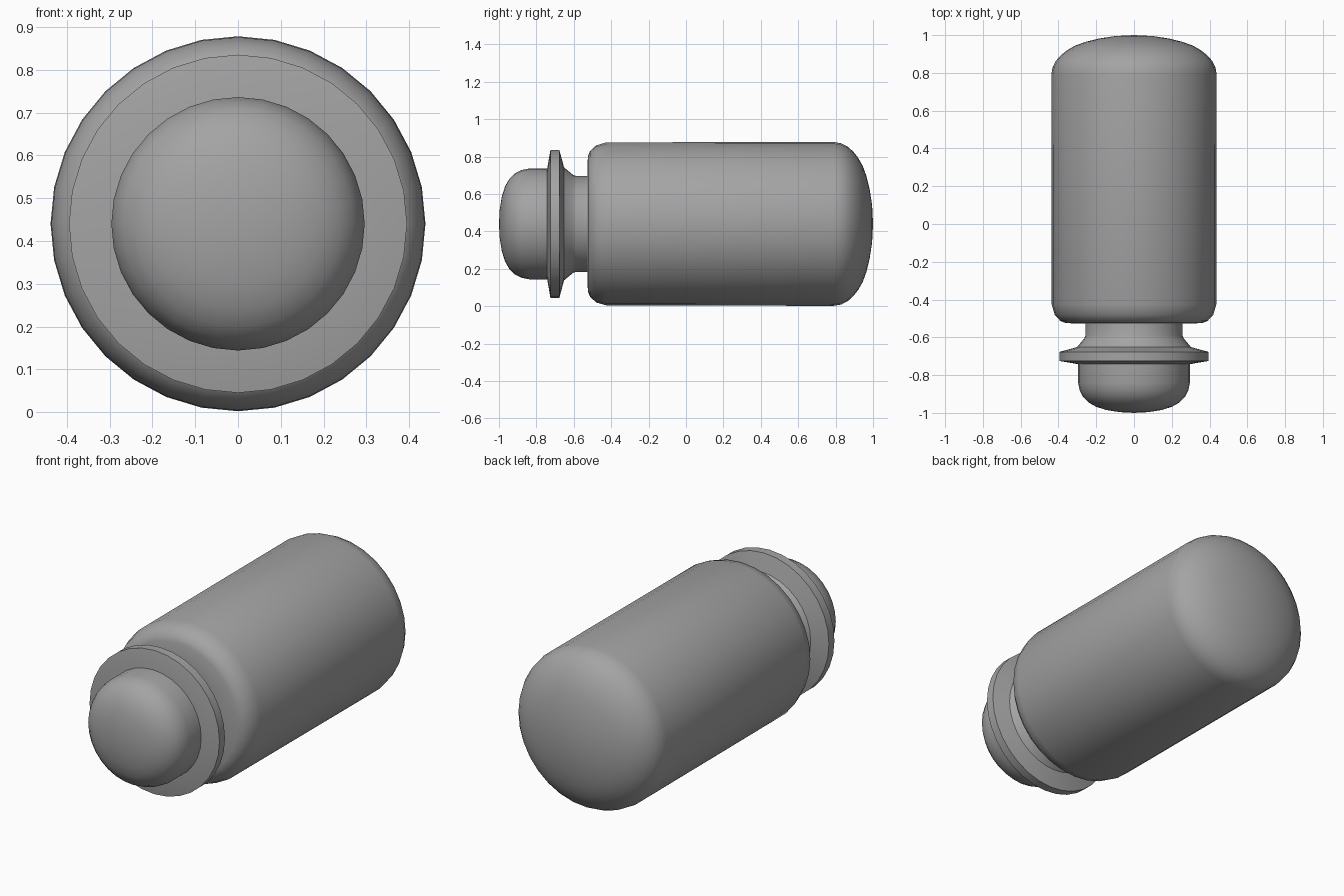
import bpy, bmesh, math

cube = bpy.data.objects.get("Cube")
if cube:
    bpy.data.objects.remove(cube, do_unlink=True)

SIDES = 32
AXIS_Z = 0.44

grey = bpy.data.materials.new("mid grey")
grey.use_nodes = True
grey.diffuse_color = (0.37, 0.37, 0.37, 1)
grey.node_tree.nodes["Principled BSDF"].inputs["Base Color"].default_value = grey.diffuse_color


def lathe(name, profile):
    """Spin (y, radius) points round the long axis; radius 0 makes a pole."""
    bm = bmesh.new()
    verts = [bm.verts.new((0, y, r)) for y, r in profile]
    edges = [bm.edges.new(pair) for pair in zip(verts, verts[1:])]
    bmesh.ops.spin(bm, geom=verts + edges, cent=(0, 0, 0), axis=(0, 1, 0),
                   angle=math.tau, steps=SIDES)
    bmesh.ops.remove_doubles(bm, verts=bm.verts, dist=0.0005)
    bmesh.ops.recalc_face_normals(bm, faces=bm.faces)
    mesh = bpy.data.meshes.new(name)
    bm.to_mesh(mesh)
    bm.free()
    mesh.materials.append(grey)
    obj = bpy.data.objects.new(name, mesh)
    obj.location.z = AXIS_Z
    bpy.context.collection.objects.link(obj)
    bpy.ops.object.select_all(action="DESELECT")
    obj.select_set(True)
    bpy.context.view_layer.objects.active = obj
    bpy.ops.object.shade_smooth_by_angle(angle=math.radians(30))
    return obj


# Long barrel: rounded front shoulder and domed back
lathe("barrel", [
    (-0.527, 0), (-0.527, 0.25), (-0.525, 0.36), (-0.513, 0.39), (-0.48, 0.42),
    (-0.425, 0.436), (0.79, 0.438), (0.83, 0.431), (0.865, 0.413), (0.895, 0.386),
    (0.92, 0.354), (0.945, 0.31), (0.965, 0.255), (0.982, 0.185), (0.995, 0.1), (1, 0)])

# Neck flaring into a thin collar
lathe("neck_and_collar", [
    (-0.5, 0), (-0.5, 0.257), (-0.59, 0.257), (-0.605, 0.263), (-0.652, 0.302),
    (-0.677, 0.395), (-0.725, 0.395), (-0.742, 0.296), (-0.742, 0)])

# Domed front button
lathe("button", [
    (-0.72, 0), (-0.72, 0.296), (-0.84, 0.296), (-0.88, 0.288), (-0.915, 0.27),
    (-0.945, 0.24), (-0.968, 0.2), (-0.985, 0.145), (-0.996, 0.075), (-1, 0)])
